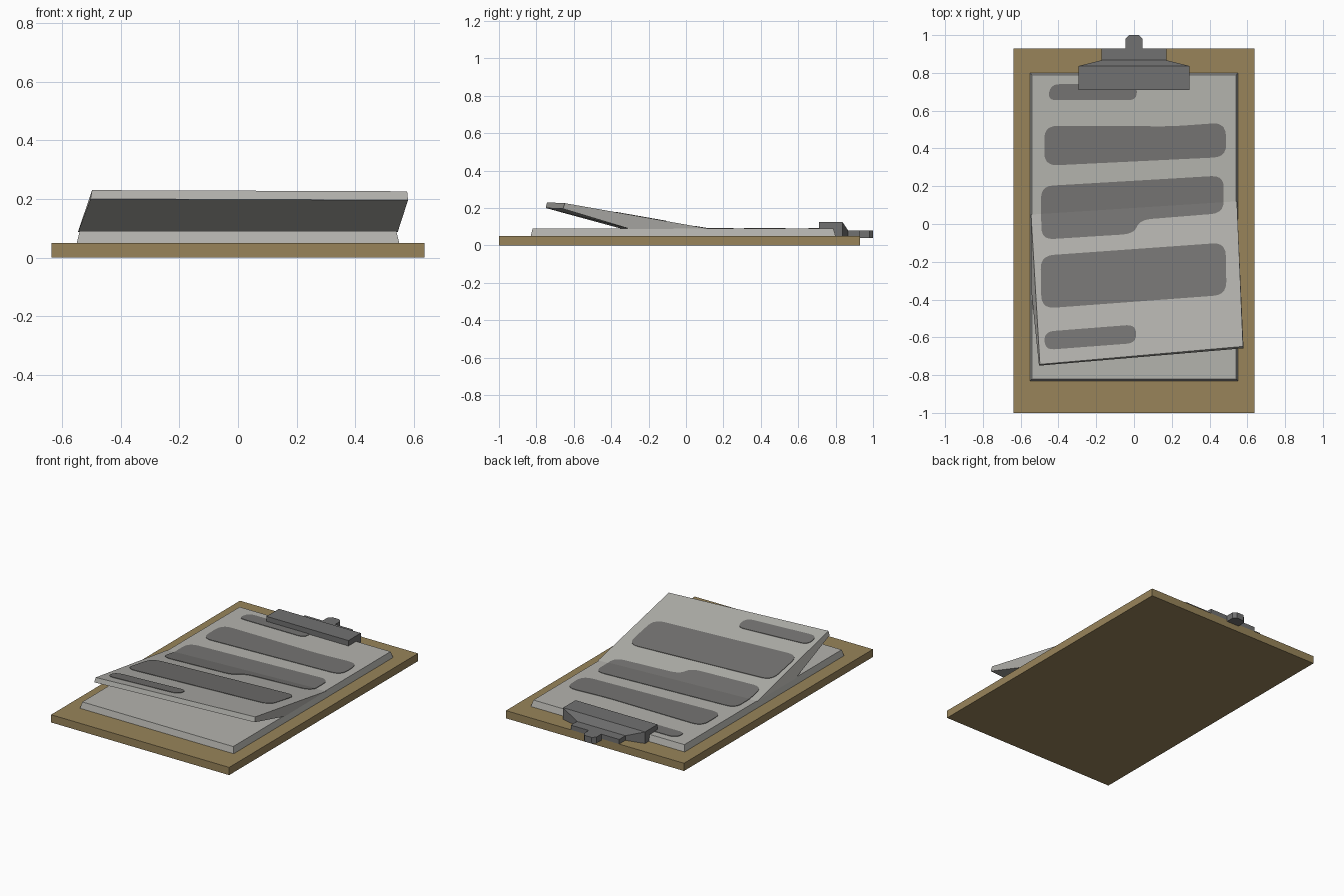
import bpy, bmesh
from mathutils import Vector

if "Cube" in bpy.data.objects:
    bpy.data.objects.remove(bpy.data.objects["Cube"])


def material(name, rgb):
    m = bpy.data.materials.new(name)
    lin = [(c / 255 / 12.92 if c < 11 else ((c / 255 + 0.055) / 1.055) ** 2.4) for c in rgb]
    m.diffuse_color = (*lin, 1)
    m.use_nodes = True
    m.node_tree.nodes["Principled BSDF"].inputs["Base Color"].default_value = m.diffuse_color
    return m


WOOD = material("brown board", (152, 132, 90))
PAPER = material("grey paper", (180, 179, 174))
INK = material("dark ink", (117, 116, 114))
METAL = material("grey metal", (113, 113, 113))


def finish(bm, name, mat):
    bmesh.ops.recalc_face_normals(bm, faces=bm.faces)
    me = bpy.data.meshes.new(name)
    bm.to_mesh(me)
    bm.free()
    me.materials.append(mat)
    ob = bpy.data.objects.new(name, me)
    bpy.context.collection.objects.link(ob)
    return ob


def loft(name, rings, mat):
    """Closed solid through rings of equal point count."""
    bm = bmesh.new()
    vs = [[bm.verts.new(p) for p in r] for r in rings]
    n = len(rings[0])
    for a, b in zip(vs, vs[1:]):
        for i in range(n):
            j = (i + 1) % n
            bm.faces.new((a[i], a[j], b[j], b[i]))
    bm.faces.new(vs[0])
    bm.faces.new(vs[-1])
    return finish(bm, name, mat)


def rect(x, y0, y1, z):
    return [(-x, y0, z), (x, y0, z), (x, y1, z), (-x, y1, z)]


# Board
loft("board", [rect(0.637, -1, 0.93, 0), rect(0.637, -1, 0.93, 0.05)], WOOD)

# Paper stack with slightly slanted sides
loft("paper_stack", [rect(0.55, -0.83, 0.80, 0.05),
                     rect(0.54, -0.82, 0.788, 0.09)], PAPER)

# Lifted sheets: wedge rising from a slanted fold line
FOLD_L, FOLD_R = Vector((-0.545, 0.05, 0.09)), Vector((0.545, 0.12, 0.09))
left = [FOLD_L, (-0.498, -0.743, 0.23), (-0.503, -0.75, 0.20), (-0.545, -0.34, 0.088)]
right = [FOLD_R, (0.577, -0.648, 0.226), (0.58, -0.658, 0.196), (0.545, -0.30, 0.088)]
loft("lifted_sheets", [left, right], PAPER)

LIFT_N = (FOLD_R - FOLD_L).cross(Vector(left[1]) - FOLD_L)


def surface(x, y):
    """Height of the paper: flat behind the fold, sloping in front."""
    d = LIFT_N.x * (x - FOLD_L.x) + LIFT_N.y * (y - FOLD_L.y)
    return max(0.09, 0.09 - d / LIFT_N.z)


def rounded(points, r, steps=5):
    pts = [Vector((*p, 0)) for p in points]
    out = []
    for i, p in enumerate(pts):
        a, b = pts[i - 1] - p, pts[(i + 1) % len(pts)] - p
        a = p + a.normalized() * min(r, a.length * 0.48)
        b = p + b.normalized() * min(r, b.length * 0.48)
        for k in range(steps + 1):
            t = k / steps
            out.append(a * (1 - t) ** 2 + p * 2 * t * (1 - t) + b * t * t)
    return out


def ink_plate(name, points, r):
    bm = bmesh.new()
    f = bm.faces.new([bm.verts.new(p) for p in rounded(points, r)])
    ext = bmesh.ops.extrude_face_region(bm, geom=[f])["geom"]
    for v in ext:
        if isinstance(v, bmesh.types.BMVert):
            v.co.z = 0.006
    side = (FOLD_R - FOLD_L).cross(Vector((0, 0, 1)))
    bmesh.ops.bisect_plane(bm, geom=bm.verts[:] + bm.edges[:] + bm.faces[:],
                           plane_co=FOLD_L, plane_no=side)
    for v in bm.verts:
        v.co.z += surface(v.co.x, v.co.y) - 0.003
    bmesh.ops.triangulate(bm, faces=[f for f in bm.faces if len(f.verts) > 4])
    finish(bm, name, INK)


# Blocks of writing
blocks = [
    ([(-0.44, 0.74), (0.015, 0.74), (0.015, 0.656), (-0.458, 0.656)], 0.045),
    ([(-0.475, 0.52), (0.2, 0.517), (0.485, 0.537), (0.49, 0.355), (-0.475, 0.308)], 0.07),
    ([(-0.493, 0.2), (0.475, 0.257), (0.475, 0.058), (0.03, 0.022),
      (0.0, -0.052), (-0.49, -0.083)], 0.065),
    ([(-0.495, -0.168), (0.485, -0.098), (0.49, -0.375), (-0.49, -0.448)], 0.07),
    ([(-0.475, -0.57), (0.01, -0.532), (0.012, -0.63), (-0.472, -0.667)], 0.05),
]
for i, (pts, r) in enumerate(blocks):
    ink_plate(f"writing_block_{i + 1}", pts, r)

# Clip: wide jaw tapering back to a narrow plate (y, half width, bottom, top)
sections = [(0.71, 0.293, 0.088, 0.125), (0.788, 0.293, 0.088, 0.125),
            (0.792, 0.293, 0.05, 0.125), (0.837, 0.293, 0.05, 0.125),
            (0.867, 0.173, 0.05, 0.08), (0.93, 0.173, 0.05, 0.08)]
loft("clip_jaw", [[(-w, y, a), (w, y, a), (w, y, b), (-w, y, b)]
                  for y, w, a, b in sections], METAL)

# Clip tab with chamfered end, overhanging the board
half = [(0.045, 0.93), (0.045, 0.98), (0.025, 1.0)]
outline = half + [(-x, y) for x, y in reversed(half)]
loft("clip_tab", [[(x, y, z) for x, y in outline] for z in (0.04, 0.08)], METAL)
